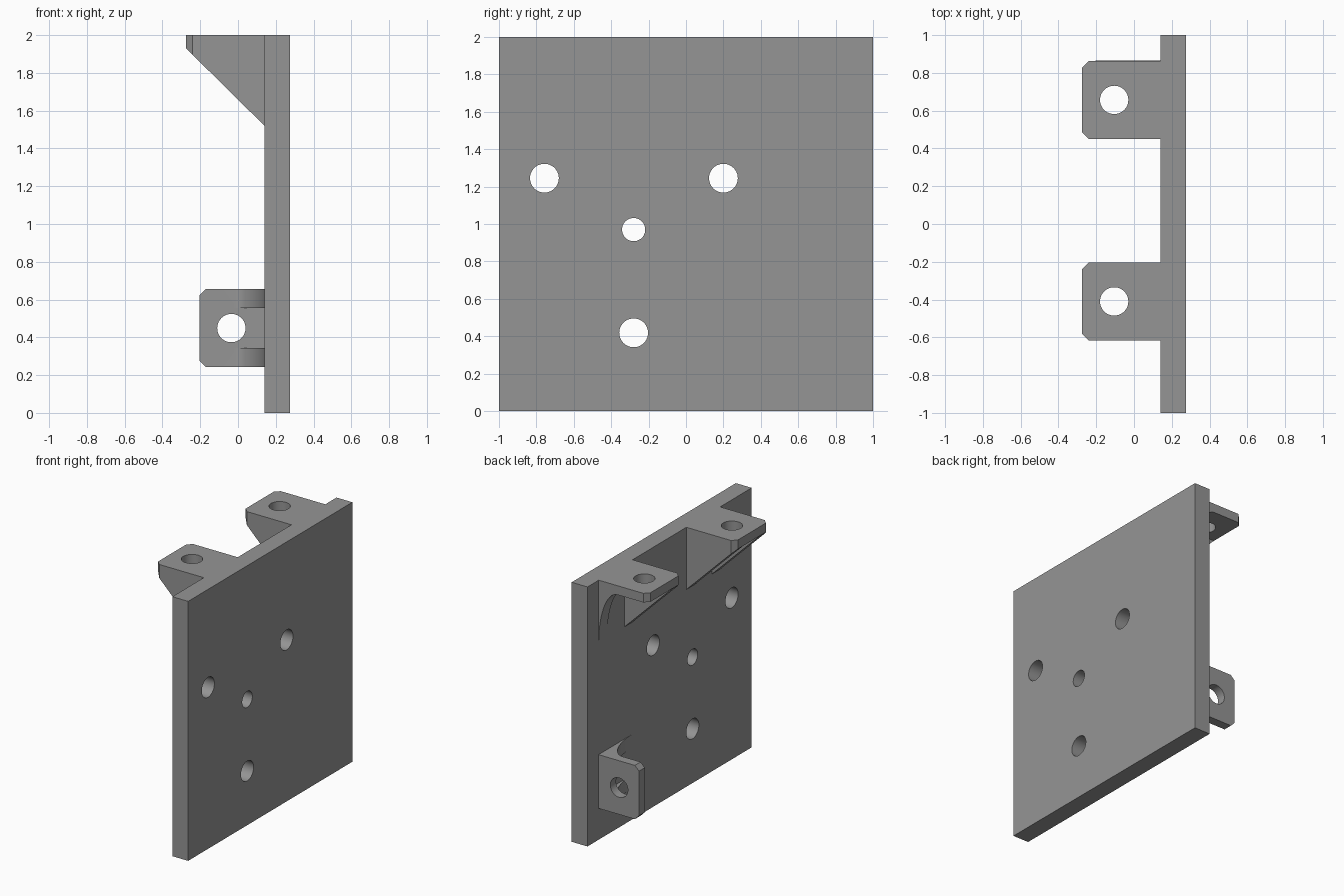
import bpy, bmesh, math
from mathutils import Vector

if "Cube" in bpy.data.objects:
    bpy.data.objects.remove(bpy.data.objects["Cube"])

gray = bpy.data.materials.new("gray")
gray.diffuse_color = (0.3, 0.3, 0.3, 1)
gray.use_nodes = True
gray.node_tree.nodes["Principled BSDF"].inputs["Base Color"].default_value = gray.diffuse_color

BACK, FRONT = 0.14, 0.275      # plate faces along x
SLOT = 0.105                   # half width of screw head slot


def prism(name, pts, axis, lo, hi):
    """Extrude a 2D outline along an axis; outline uses the other two axes in order."""
    bm = bmesh.new()

    def place(p, t):
        c = list(p)
        c.insert("xyz".index(axis), t)
        return bm.verts.new(c)
    a = [place(p, lo) for p in pts]
    b = [place(p, hi) for p in pts]
    bm.faces.new(a)
    bm.faces.new(b[::-1])
    for i in range(len(pts)):
        j = (i + 1) % len(pts)
        bm.faces.new((a[i], b[i], b[j], a[j]))
    bmesh.ops.recalc_face_normals(bm, faces=bm.faces)
    me = bpy.data.meshes.new(name)
    bm.to_mesh(me)
    bm.free()
    me.materials.append(gray)
    ob = bpy.data.objects.new(name, me)
    bpy.context.collection.objects.link(ob)
    return ob


def rect(x0, x1, y0, y1):
    return [(x0, y0), (x1, y0), (x1, y1), (x0, y1)]


def circle(x, y, r, n=48):
    return [(x + r * math.cos(2 * math.pi * i / n), y + r * math.sin(2 * math.pi * i / n))
            for i in range(n)]


def arc(base, height, n=20):
    """Elliptical fillet from the plate out to the underside of a tab."""
    return [(-0.02 + 0.16 * math.cos(math.pi / 2 * i / n),
             base + height * math.sin(math.pi / 2 * i / n)) for i in range(n + 1)]


def activate(ob):
    bpy.ops.object.select_all(action='DESELECT')
    ob.select_set(True)
    bpy.context.view_layer.objects.active = ob


def cut(ob, *cutters):
    activate(ob)
    for c in cutters:
        m = ob.modifiers.new("cut", 'BOOLEAN')
        m.operation, m.solver, m.object = 'DIFFERENCE', 'EXACT', c
        bpy.ops.object.modifier_apply(modifier=m.name)
        bpy.data.objects.remove(c)


def chamfer(ob, corner, normal):
    """Trim a tip corner with a 45 degree plane."""
    bm = bmesh.new()
    bm.from_mesh(ob.data)
    n = Vector(normal)
    r = bmesh.ops.bisect_plane(bm, geom=bm.verts[:] + bm.edges[:] + bm.faces[:], dist=1e-5,
                               plane_co=Vector(corner) - n * 0.0175, plane_no=n, clear_outer=True)
    edges = [e for e in r["geom_cut"] if isinstance(e, bmesh.types.BMEdge)]
    bmesh.ops.holes_fill(bm, edges=edges)
    bmesh.ops.recalc_face_normals(bm, faces=bm.faces)
    bm.to_mesh(ob.data)
    bm.free()


def finish(ob):
    activate(ob)
    bpy.ops.object.shade_smooth_by_angle(angle=math.radians(30))


# Mounting plate with its four bores
plate = prism("plate", rect(BACK, FRONT, -1, 1), "z", 0, 2)
bores = [(-0.757, 1.245, 0.077), (0.2, 1.245, 0.077), (-0.28, 0.97, 0.062), (-0.28, 0.418, 0.077)]
cut(plate, *[prism("bore", circle(y, z, r), "x", 0, 0.5) for y, z, r in bores])
finish(plate)

# Two upper tabs with triangular gussets either side of a slot
for name, yc, filleted in (("upper_front_tab", -0.41, False), ("upper_back_tab", 0.657, True)):
    y0, y1 = yc - 0.206, yc + 0.206
    tab = prism(name, [(BACK, 2), (-0.275, 2), (-0.275, 1.93), (BACK, 1.52)], "y", y0, y1)
    chamfer(tab, (-0.275, y0, 2), (-1, -1, 0))
    chamfer(tab, (-0.275, y1, 2), (-1, 1, 0))
    cutters = [prism("slot", rect(-0.4, 0.2, yc - SLOT, yc + SLOT), "z", 1.3, 1.93),
               prism("screw_hole", circle(-0.105, yc, 0.075), "z", 1.3, 2.2)]
    if filleted:   # outer gusset is hollowed to a curved fillet
        outline = arc(1.52, 0.41) + [(-0.4, 1.93), (-0.4, 1.3), (0.2, 1.3), (0.2, 1.5)]
        cutters.insert(0, prism("hollow", outline, "y", yc + 0.05, y1 + 0.1))
    cut(tab, *cutters)
    finish(tab)

# Lower side tab with curved fillets above and below its slot
z0, z1, zc = 0.242, 0.656, 0.449
tab = prism("lower_tab", arc(0.45, 0.345) + [(-0.205, 0.795), (-0.205, 0.865), (BACK, 0.865)],
            "z", z0, z1)
chamfer(tab, (-0.205, 0.8, z0), (-1, 0, -1))
chamfer(tab, (-0.205, 0.8, z1), (-1, 0, 1))
cut(tab, prism("slot", rect(-0.4, 0.2, zc - SLOT, zc + SLOT), "y", 0.3, 0.795),
    prism("screw_hole", circle(-0.035, zc, 0.075), "y", 0.3, 1.1))
finish(tab)
